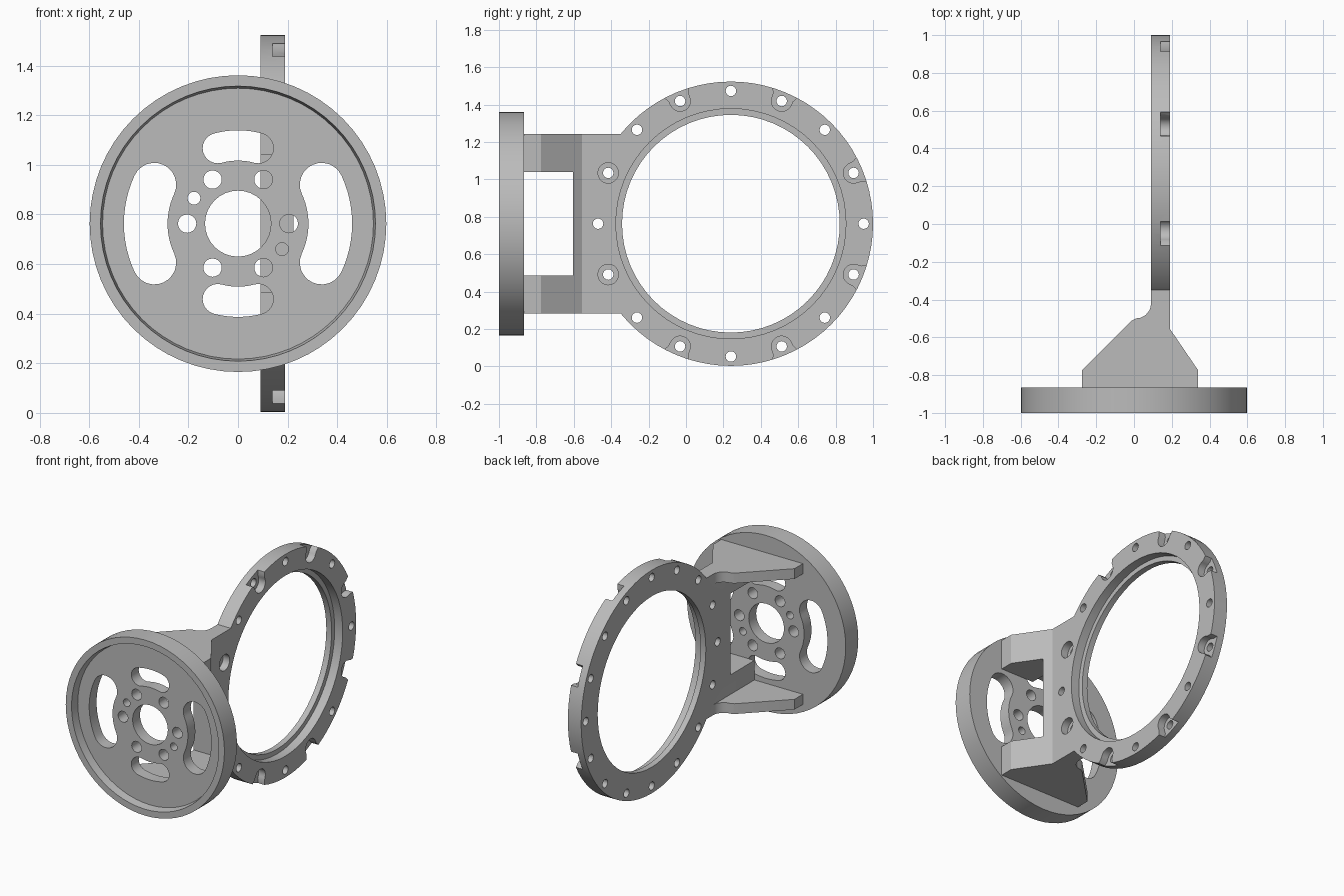
import bpy, bmesh
from math import sin, cos, pi, radians

if "Cube" in bpy.data.objects:
    bpy.data.objects.remove(bpy.data.objects["Cube"])

grey = bpy.data.materials.new("light grey")
grey.use_nodes = True
grey.diffuse_color = (0.5, 0.5, 0.5, 1)
grey.node_tree.nodes["Principled BSDF"].inputs["Base Color"].default_value = (0.5, 0.5, 0.5, 1)

CZ = 0.763           # height of both centres
RY = 0.24            # ring centre along y
BACK = -0.865        # rear face of the disc
X0, X1 = 0.09, 0.19  # ring thickness


def prism(name, pts, axis, lo, hi, top=None):
    """Extrude a 2D outline along an axis; top may give a different end outline."""
    place = {"x": lambda u, v, w: (w, u, v),
             "y": lambda u, v, w: (u, w, v),
             "z": lambda u, v, w: (u, v, w)}[axis]
    bm = bmesh.new()
    a = [bm.verts.new(place(u, v, lo)) for u, v in pts]
    b = [bm.verts.new(place(u, v, hi)) for u, v in (top or pts)]
    bm.faces.new(a)
    bm.faces.new(b[::-1])
    n = len(a)
    for i in range(n):
        bm.faces.new((a[i], b[i], b[(i + 1) % n], a[(i + 1) % n]))
    bmesh.ops.recalc_face_normals(bm, faces=bm.faces)
    me = bpy.data.meshes.new(name)
    bm.to_mesh(me)
    bm.free()
    ob = bpy.data.objects.new(name, me)
    bpy.context.collection.objects.link(ob)
    me.materials.append(grey)
    return ob


def arc(cu, cv, r, a0, a1, n):
    steps = [a0 + (a1 - a0) * i / n for i in range(n + 1)]
    return [(cu + r * cos(t), cv + r * sin(t)) for t in steps]


def circle(cu, cv, r, n=20):
    return arc(cu, cv, r, 0, 2 * pi, n)[:-1]


def arc_slot(r, half, mid, spread):
    """Curved slot with round ends, following a circle round the disc centre."""
    a0, a1 = mid - spread, mid + spread
    end0 = (r * cos(a0), CZ + r * sin(a0))
    end1 = (r * cos(a1), CZ + r * sin(a1))
    return (arc(0, CZ, r + half, a0, a1, 12)
            + arc(*end1, half, a1, a1 + pi, 12)[1:]
            + arc(0, CZ, r - half, a1, a0, 12)[1:]
            + arc(*end0, half, a0 + pi, a0 + 2 * pi, 12)[1:-1])


def combine(ob, other, operation):
    mod = ob.modifiers.new("combine", "BOOLEAN")
    mod.operation = operation
    mod.solver = "EXACT"
    mod.object = other
    bpy.context.view_layer.objects.active = ob
    bpy.ops.object.modifier_apply(modifier=mod.name)
    bpy.data.objects.remove(other)


def cut(ob, pts, axis, lo, hi, top=None):
    combine(ob, prism("cutter", pts, axis, lo, hi, top), "DIFFERENCE")


def smooth(ob):
    bpy.ops.object.select_all(action="DESELECT")
    ob.select_set(True)
    bpy.context.view_layer.objects.active = ob
    bpy.ops.object.shade_smooth_by_angle(angle=radians(30))


# Mounting disc with a recessed front
disc = prism("mounting_disc", circle(0, CZ, 0.598, 64), "y", -1, BACK)
cut(disc, circle(0, CZ, 0.556, 64), "y", -1.01, -0.945, circle(0, CZ, 0.546, 64))
cut(disc, circle(0, CZ, 0.133, 32), "y", -1.1, -0.8)
for k in range(6):
    a = k * pi / 3
    cut(disc, circle(0.205 * cos(a), CZ + 0.205 * sin(a), 0.037), "y", -1.1, -0.8)
for a in (radians(150), radians(-30)):
    cut(disc, circle(0.205 * cos(a), CZ + 0.205 * sin(a), 0.026), "y", -1.1, -0.8)
for a in (0, pi):
    cut(disc, arc_slot(0.372, 0.088, a, radians(25)), "y", -1.1, -0.8)
for a in (pi / 2, -pi / 2):
    cut(disc, arc_slot(0.315, 0.061, a, radians(15)), "y", -1.1, -0.8)
smooth(disc)

# Upright web and tall arms, with a window between the arms
web_outline = [(X0, -0.2), (X0, BACK), (0.34, BACK), (0.34, -0.775), (X1, -0.555), (X1, -0.2)]
bracket = prism("ring_bracket", web_outline, "z", CZ - 0.48, CZ + 0.48)
cut(bracket, [(-1, CZ - 0.277), (-0.605, CZ - 0.277), (-0.605, CZ + 0.277), (-1, CZ + 0.277)],
    "x", -0.5, 0.5)

# Thin gussets on the right side of the arms
gusset = ([(0.12, BACK), (-0.275, BACK), (-0.275, -0.775), (-0.01, -0.51), (0.01, -0.5)]
          + arc(0.01, -0.42, 0.08, -pi / 2 + 0.3, 0, 6) + [(0.12, -0.42)])
for lo, hi in ((CZ - 0.48, CZ - 0.41), (CZ + 0.41, CZ + 0.48)):
    combine(bracket, prism("gusset", gusset, "z", lo, hi), "UNION")

# Ring with a stepped bore
combine(bracket, prism("ring", circle(RY, CZ, 0.76, 80), "x", X0, X1), "UNION")
cut(bracket, circle(RY, CZ, 0.582, 64), "x", 0, 0.3)
cut(bracket, circle(RY, CZ, 0.615, 64), "x", 0.13, 0.3)

# Bolt holes, every other one with a pocket; pockets open outward except on the web
for k in range(16):
    a = k * pi / 8
    c, s = cos(a), sin(a)
    y, z = RY + 0.71 * c, CZ + 0.71 * s
    cut(bracket, circle(y, z, 0.028, 16), "x", 0, 0.3)
    if k % 2:
        if k in (7, 9):
            pocket = circle(y, z, 0.055)
        else:
            local = (arc(0.71, 0, 0.055, pi / 2, 3 * pi / 2, 12)
                     + [(0.73, -0.056), (0.75, -0.066), (0.8, -0.085),
                        (0.8, 0.085), (0.75, 0.066), (0.73, 0.056)])
            pocket = [(RY + r * c - t * s, CZ + r * s + t * c) for r, t in local]
        cut(bracket, pocket, "x", 0.14, 0.3)
smooth(bracket)
